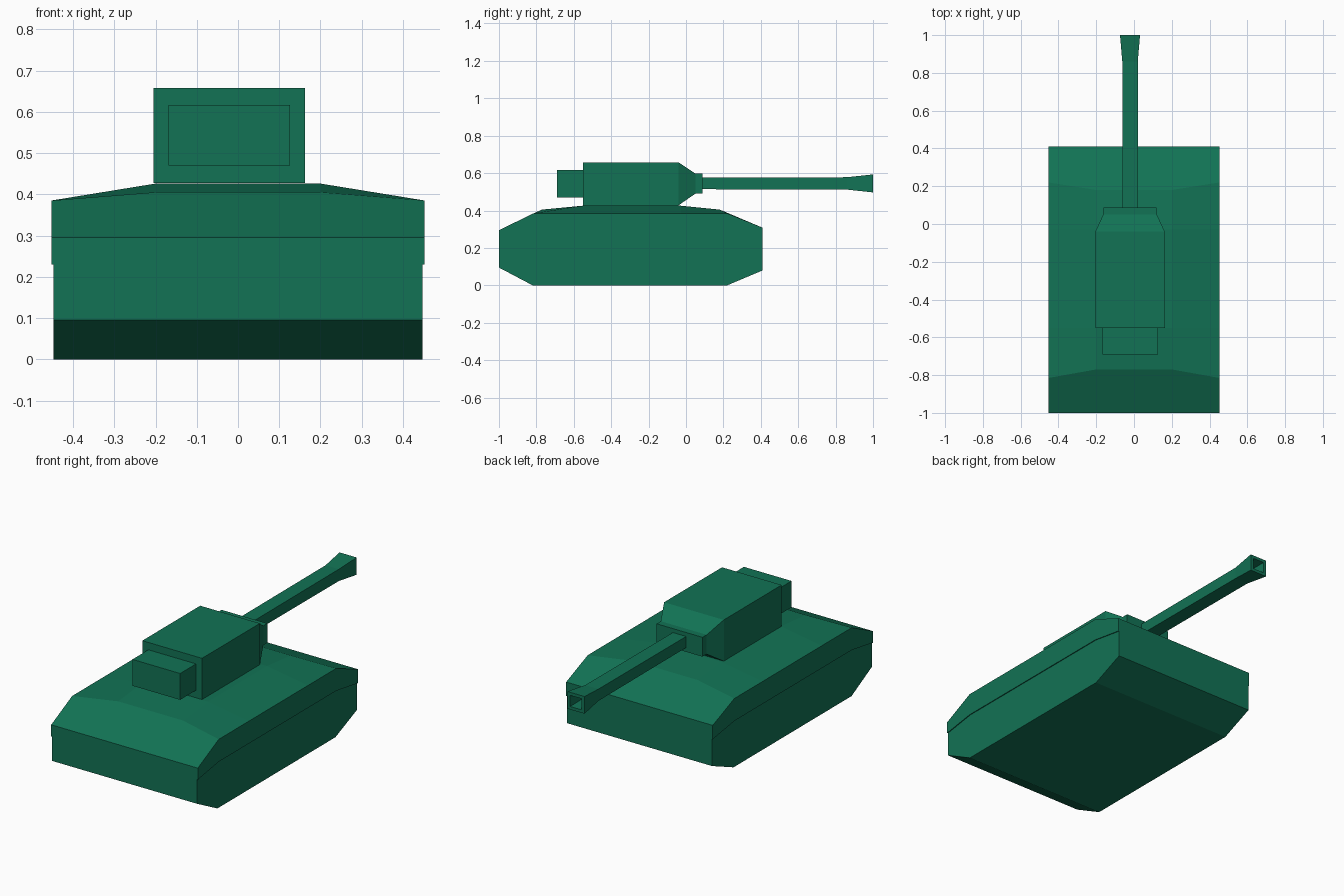
import bpy

if "Cube" in bpy.data.objects:
    bpy.data.objects.remove(bpy.data.objects["Cube"])

green = bpy.data.materials.new("green_paint")
green.diffuse_color = (0.006, 0.17, 0.09, 1)
green.use_nodes = True
green.node_tree.nodes["Principled BSDF"].inputs["Base Color"].default_value = green.diffuse_color


def loft(name, sections):
    """Skin a list of equal-length rings of points and cap both ends."""
    n = len(sections[0])
    verts = [p for ring in sections for p in ring]
    faces = [tuple(reversed(range(n))),
             tuple(range(len(verts) - n, len(verts)))]
    for s in range(len(sections) - 1):
        for i in range(n):
            a, b = s * n + i, s * n + (i + 1) % n
            faces.append((a, b, b + n, a + n))
    mesh = bpy.data.meshes.new(name)
    mesh.from_pydata(verts, [], faces)
    mesh.materials.append(green)
    import bmesh
    bm = bmesh.new()
    bm.from_mesh(mesh)
    bmesh.ops.recalc_face_normals(bm, faces=bm.faces)
    bm.to_mesh(mesh)
    bm.free()
    obj = bpy.data.objects.new(name, mesh)
    bpy.context.collection.objects.link(obj)
    return obj


def rect(y, hx, z0, z1, cx=-0.021):
    """Rectangular cross-section at depth y."""
    return [(cx - hx, y, z0), (cx + hx, y, z0), (cx + hx, y, z1), (cx - hx, y, z1)]


def deck(y_side, z_low, z_side, y_mid, z_mid, w=0.452, wi=0.2):
    """Upper hull section: side wall, sloped shoulder, flat middle."""
    half = [(w, y_side, z_low), (w, y_side, z_side), (wi, y_mid, z_mid)]
    return half + [(-x, y, z) for x, y, z in reversed(half)]


# Lower hull, slightly inside the upper hull
loft("lower_hull", [rect(y, 0.447, z0, z1, 0) for y, z0, z1 in
                    ((-1, 0.095, 0.23), (-0.82, 0, 0.26), (0.22, 0, 0.26), (0.41, 0.08, 0.23))])

# Upper hull with sloped ends and shoulders
loft("upper_hull", [
    deck(-1, 0.23, 0.295, -1, 0.295),
    deck(-0.815, 0.26, 0.385, -0.77, 0.405),
    deck(-0.55, 0.26, 0.385, -0.55, 0.426),
    deck(-0.03, 0.26, 0.385, -0.03, 0.426),
    deck(0.22, 0.26, 0.385, 0.18, 0.405),
    deck(0.41, 0.23, 0.308, 0.41, 0.308)])

# Turret with tapered gun end
loft("turret", [rect(-0.55, 0.184, 0.428, 0.658), rect(-0.04, 0.184, 0.428, 0.658),
                rect(0.05, 0.142, 0.49, 0.598)])

# Stowage box and gun mount
loft("stowage_box", [rect(-0.69, 0.147, 0.47, 0.617), rect(-0.55, 0.147, 0.47, 0.617)])
loft("gun_mount", [rect(0.04, 0.141, 0.49, 0.598), rect(0.087, 0.141, 0.49, 0.598)])

# Square barrel with flared, hollow muzzle
loft("gun_barrel", [rect(y, hx, 0.545 - hz, 0.545 + hz) for y, hx, hz in
                    ((0.08, 0.041, 0.031), (0.86, 0.041, 0.033), (1, 0.053, 0.048),
                     (1, 0.035, 0.031), (0.88, 0.03, 0.025))])
